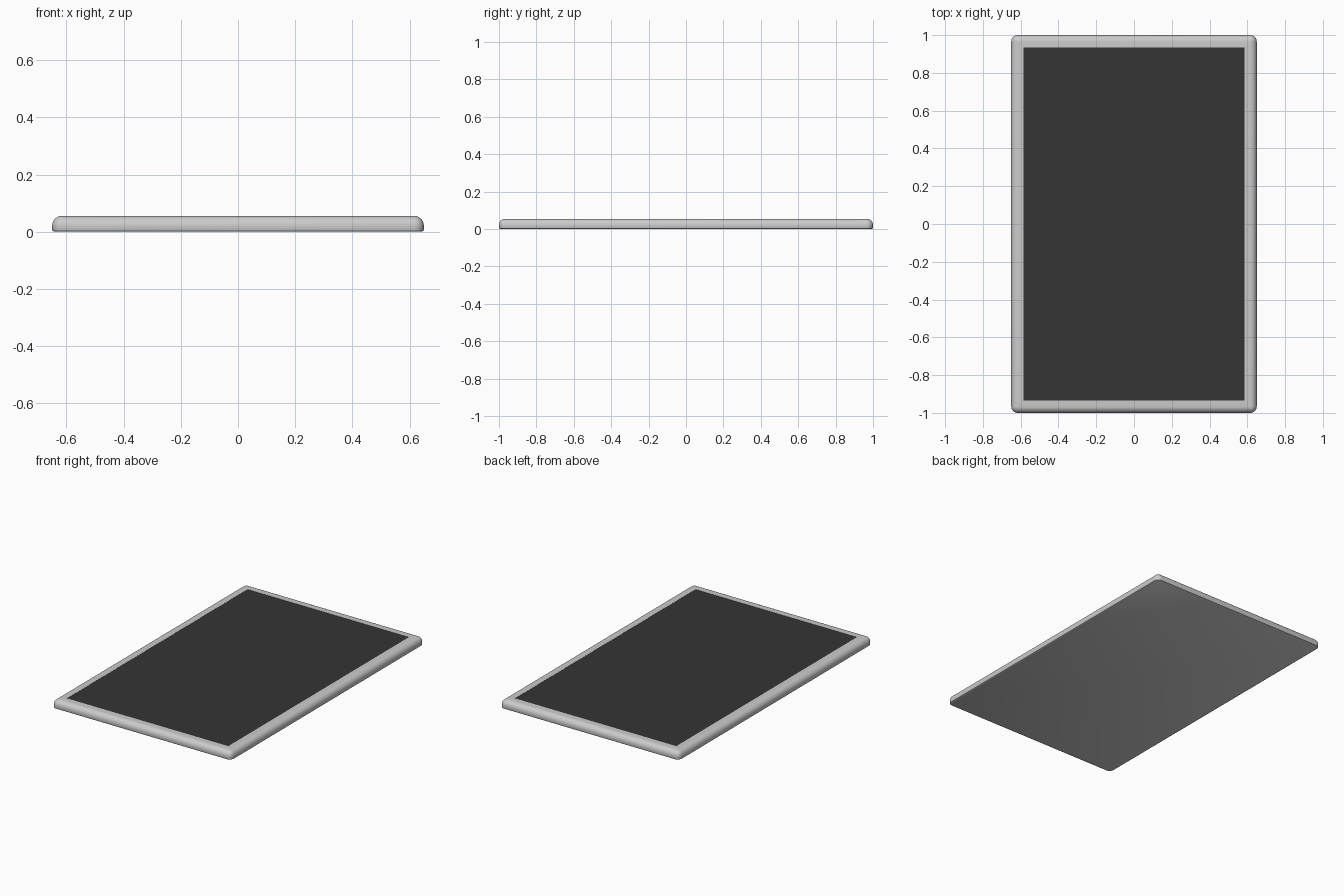
import bpy, bmesh, math

if "Cube" in bpy.data.objects:
    bpy.data.objects.remove(bpy.data.objects["Cube"])

HX, HY, H = 0.65, 1.0, 0.055   # half width, half length, thickness
R = 0.034                      # outer corner radius and top rounding
B = 0.066                      # bezel width
N = 8                          # segments per rounded corner


def ring(bm, inset, z):
    """One rounded-rectangle loop of vertices."""
    r = max(R - inset, 0.0005)
    verts = []
    for k, (sx, sy) in enumerate([(1, 1), (-1, 1), (-1, -1), (1, -1)]):
        cx, cy = sx * (HX - inset - r), sy * (HY - inset - r)
        for i in range(N + 1):
            a = math.pi / 2 * (k + i / N)
            verts.append(bm.verts.new((cx + r * math.cos(a), cy + r * math.sin(a), z)))
    return verts


def lofted(name, profile, cap_bottom, cap_top):
    """Skin a stack of (inset, z) loops into one mesh."""
    bm = bmesh.new()
    rings = [ring(bm, i, z) for i, z in profile]
    for a, b in zip(rings, rings[1:]):
        n = len(a)
        for i in range(n):
            j = (i + 1) % n
            bm.faces.new((a[i], a[j], b[j], b[i]))
    if cap_bottom:
        bm.faces.new(rings[0][::-1])
    if cap_top:
        bm.faces.new(rings[-1])
    mesh = bpy.data.meshes.new(name)
    bm.to_mesh(mesh)
    bm.free()
    ob = bpy.data.objects.new(name, mesh)
    bpy.context.collection.objects.link(ob)
    bpy.context.view_layer.objects.active = ob
    ob.select_set(True)
    bpy.ops.object.shade_smooth_by_angle(angle=math.radians(35))
    ob.select_set(False)
    return ob


# housing: flat back, softly rounded bezel, shallow recess for the screen
profile = [(0.008, 0.0), (0.002, 0.003), (0.0, 0.008), (0.0, H - R)]
for i in range(1, 9):
    a = math.pi / 2 * i / 8
    profile.append((R * (1 - math.cos(a)), H - R + R * math.sin(a)))
profile += [(B, H), (B, H - 0.006)]
lofted("housing", profile, True, True)

# screen: dark panel seated in the recess
screen = lofted("screen", [(B, H - 0.005), (B, H - 0.001)], True, True)
dark = bpy.data.materials.new("dark_glass")
dark.diffuse_color = (0.035, 0.035, 0.035, 1)
dark.use_nodes = True
dark.node_tree.nodes["Principled BSDF"].inputs["Base Color"].default_value = dark.diffuse_color
screen.data.materials.append(dark)
